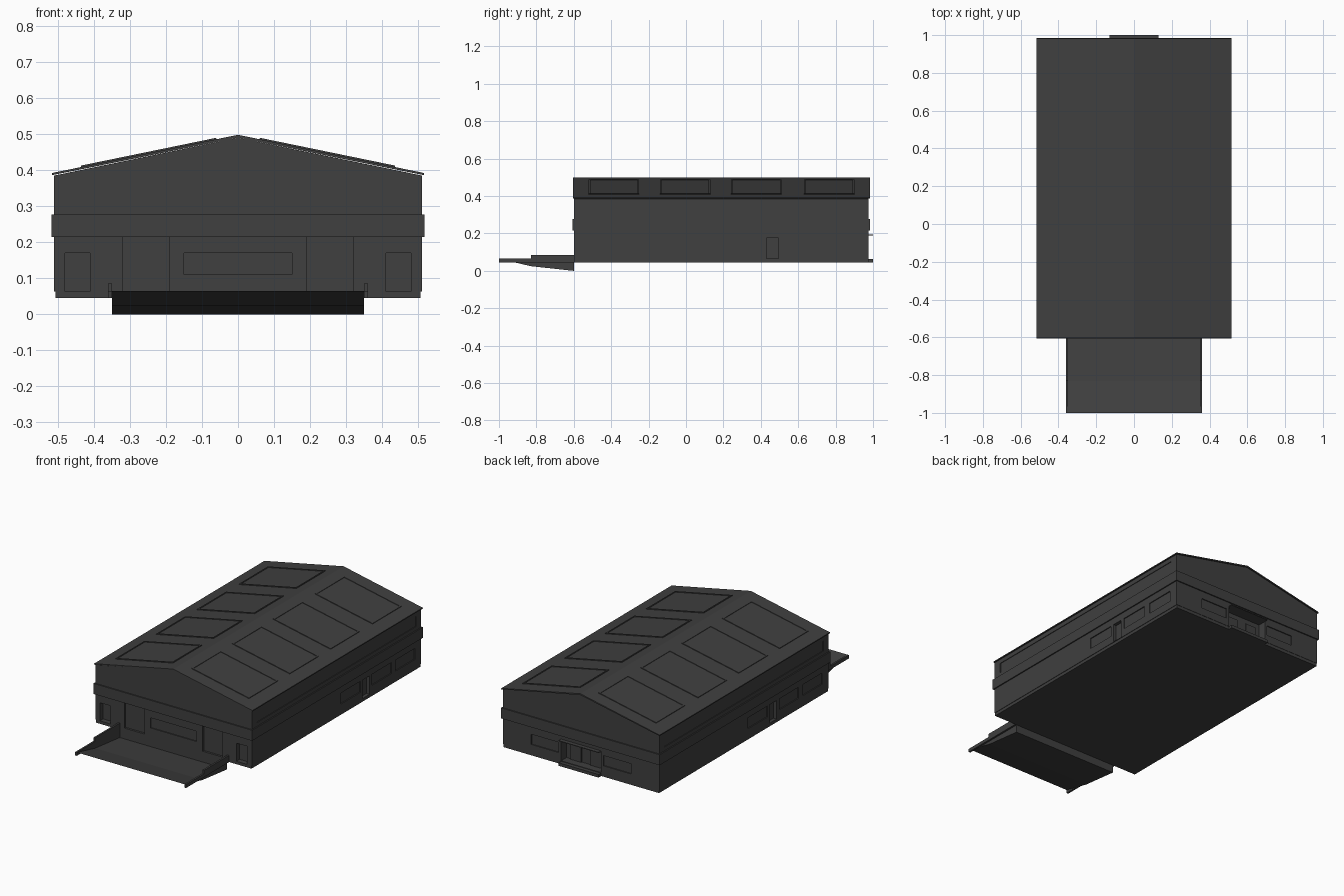
import bpy, bmesh, math
from mathutils import Vector

if "Cube" in bpy.data.objects:
    bpy.data.objects.remove(bpy.data.objects["Cube"])

dark = bpy.data.materials.new("dark_grey")
dark.diffuse_color = (0.05, 0.05, 0.05, 1)
dark.use_nodes = True
dark.node_tree.nodes["Principled BSDF"].inputs["Base Color"].default_value = dark.diffuse_color


def finish(name, bm, fix=True):
    if fix:
        bmesh.ops.recalc_face_normals(bm, faces=bm.faces)
    me = bpy.data.meshes.new(name)
    bm.to_mesh(me)
    bm.free()
    ob = bpy.data.objects.new(name, me)
    me.materials.append(dark)
    bpy.context.scene.collection.objects.link(ob)
    return ob


def add_box(bm, x0, x1, y0, y1, z0, z1):
    vs = bmesh.ops.create_cube(bm, size=1)["verts"]
    for v in vs:
        v.co = ((x0 + x1) / 2 + v.co.x * (x1 - x0),
                (y0 + y1) / 2 + v.co.y * (y1 - y0),
                (z0 + z1) / 2 + v.co.z * (z1 - z0))


def boxes(name, items):
    bm = bmesh.new()
    for b in items:
        add_box(bm, *b)
    return finish(name, bm)


def extrude_y(name, profile, y0, y1):
    bm = bmesh.new()
    f = bm.faces.new([bm.verts.new((x, y0, z)) for x, z in profile])
    r = bmesh.ops.extrude_face_region(bm, geom=[f])
    for v in r["geom"]:
        if isinstance(v, bmesh.types.BMVert):
            v.co.y = y1
    return finish(name, bm)


W, YF, YB = 0.51, -0.6, 0.977
EAVE, RIDGE = 0.385, 0.49

# Hall body with gable ends
hall = extrude_y("hall_walls", [(-W, 0.063), (W, 0.063), (W, EAVE), (0, RIDGE), (-W, EAVE)], YF, YB)

# Openings cut into the walls
cuts = []
for s in (-1, 1):
    for a, b, top, d in ((0.19, 0.32, 0.215, 0.012), (0.41, 0.48, 0.17, 0.03)):
        xs = sorted((s * a, s * b))
        cuts.append((*xs, YF - 0.05, YF + d, 0.0635, top))
    # back windows
    xs = sorted((s * 0.147, s * 0.325))
    cuts.append((*xs, YB - 0.006, YB + 0.05, 0.11, 0.17))
cuts.append((-0.15, 0.15, YF - 0.05, YF + 0.006, 0.11, 0.17))
cuts.append((-0.13, 0.13, YB - 0.05, YB + 0.05, 0.066, 0.19))
side_windows = ((0.23, 0.41), (0.52, 0.70), (0.74, 0.92))
for s in (-1, 1):
    def side(y0, y1, z0, z1, d):
        if s < 0:
            y0, y1 = 0.38 - y1, 0.38 - y0
        xs = sorted((s * (W - d), s * (W + 0.05)))
        cuts.append((*xs, y0, y1, z0, z1))
    for a, b in side_windows:
        side(a, b, 0.11, 0.175, 0.006)
    side(0.43, 0.495, 0.066, 0.175, 0.02)
    side(-0.55, 0.93, 0.30, 0.36, 0.004)
cutter = boxes("opening_cutter", cuts)
cutter.hide_render = True
mod = hall.modifiers.new("openings", 'BOOLEAN')
mod.object = cutter
mod.operation = 'DIFFERENCE'
mod.solver = 'EXACT'
bpy.context.view_layer.objects.active = hall
bpy.ops.object.modifier_apply(modifier=mod.name)
bpy.data.objects.remove(cutter)

# Plinth, wall band and rear entrance
boxes("plinth", [(-0.507, 0.507, YF + 0.002, YB - 0.002, 0.045, 0.063)])
t = 0.007
boxes("wall_band", [
    (-W - t, W + t, YF - t, YF, 0.215, 0.277),
    (-W - t, W + t, YB, YB + t, 0.215, 0.277),
    (-W - t, -W, YF, YB, 0.215, 0.277),
    (W, W + t, YF, YB, 0.215, 0.277)])
boxes("rear_step", [(-0.13, 0.13, YB - 0.05, 1.0, 0.045, 0.063)])
boxes("rear_canopy", [(-0.13, 0.13, YB - 0.01, 1.0, 0.19, 0.194)])
boxes("rear_entrance_doors", [(a, a + 0.07, YB - 0.05, YB - 0.044, 0.066, 0.16) for a in (-0.10, 0.03)])

# Roof slab
extrude_y("roof", [(-0.516, 0.386), (0, RIDGE), (0.516, 0.386), (0.516, 0.392), (0, 0.498), (-0.516, 0.392)],
          YF - 0.003, YB + 0.006)

# Raised roof panels with an inset pane
slope = (0.498 - 0.392) / 0.516
bm = bmesh.new()
for s in (-1, 1):
    normal = Vector((s * slope, 0, 1)).normalized()
    for y0 in (-0.52, -0.14, 0.24, 0.63):
        pts = [(0.06, y0), (0.435, y0), (0.435, y0 + 0.27), (0.06, y0 + 0.27)]
        base = [Vector((s * x, y, 0.498 - slope * x)) for x, y in pts]
        f = bm.faces.new([bm.verts.new(p) for p in (base if s > 0 else base[::-1])])
        bmesh.ops.inset_individual(bm, faces=[f], thickness=0.0001)
        bmesh.ops.translate(bm, verts=f.verts, vec=normal * 0.004)
        bmesh.ops.inset_individual(bm, faces=[f], thickness=0.012)
        bmesh.ops.inset_individual(bm, faces=[f], thickness=0.0001)
        bmesh.ops.translate(bm, verts=f.verts, vec=normal * -0.003)
finish("roof_panels", bm, fix=False)

# Sunken loading ramp sloping down to the front wall
bm = bmesh.new()
path = [(-1.0, 0.065), (-0.83, 0.025), (-0.6, 0.0), (-0.6, 0.063)]
rows = [[bm.verts.new((x, y, z)) for x in (-0.35, 0.35)] for y, z in path]
for a, b in zip(rows, rows[1:]):
    bm.faces.new((a[0], a[1], b[1], b[0]))
finish("ramp_floor", bm, fix=False)

# Ramp side walls: upright kerb plus skirt following the slope
for s, name in ((-1, "left"), (1, "right")):
    bm = bmesh.new()
    prof = [(-1.0, 0.065), (-1.0, 0.045), (-0.6, 0.045), (-0.6, 0.085), (-0.83, 0.085), (-0.83, 0.065)]
    f = bm.faces.new([bm.verts.new((s * 0.35, y, z)) for y, z in prof])
    r = bmesh.ops.extrude_face_region(bm, geom=[f])
    for v in r["geom"]:
        if isinstance(v, bmesh.types.BMVert):
            v.co.x = s * 0.361
    bmesh.ops.recalc_face_normals(bm, faces=bm.faces)
    skirt = [(-0.915, 0.045), (-0.83, 0.025), (-0.6, 0.0), (-0.6, 0.045)]
    bm.faces.new([bm.verts.new((s * 0.35, y, z)) for y, z in (skirt if s < 0 else skirt[::-1])])
    finish("ramp_wall_" + name, bm, fix=False)
